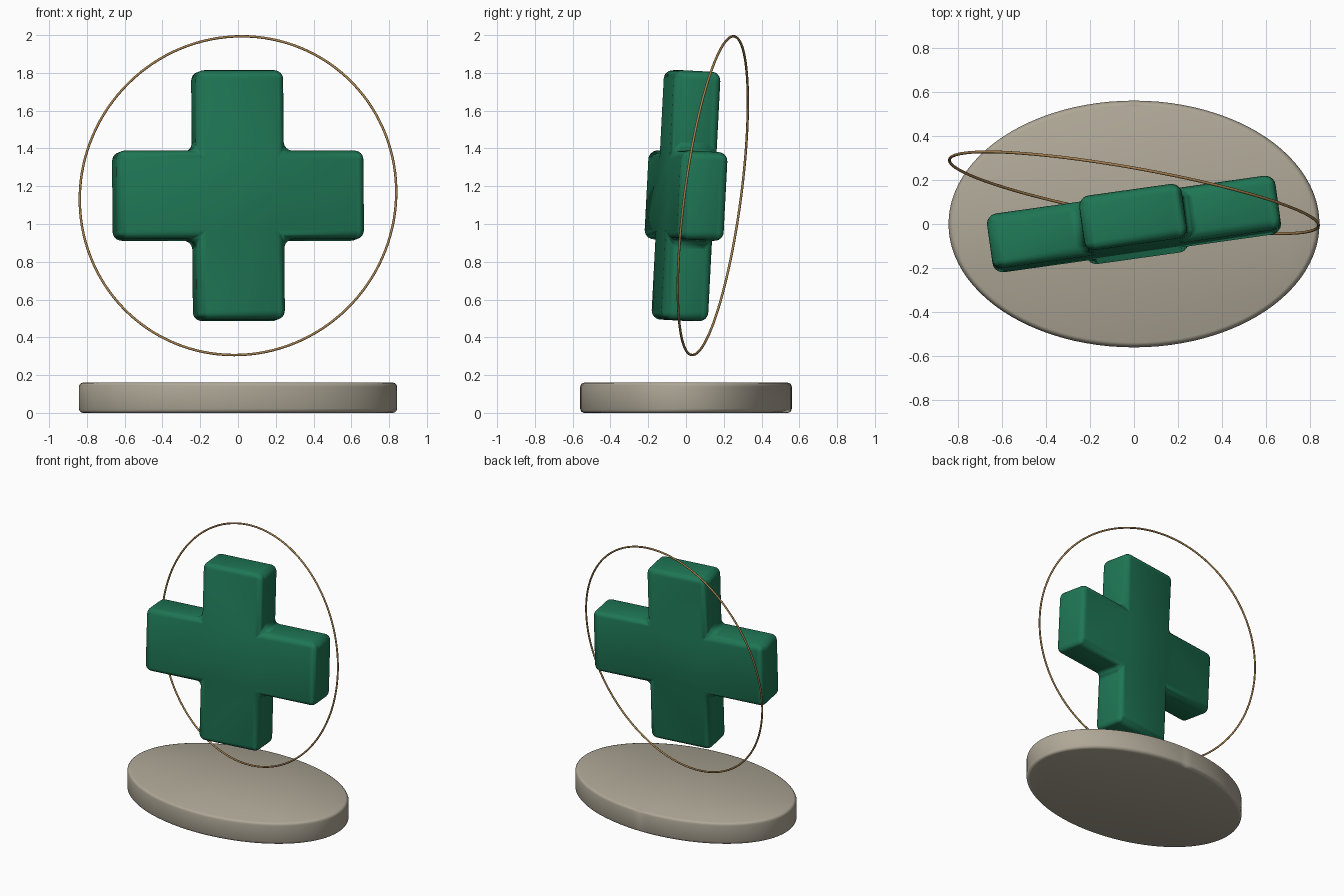
import bpy, bmesh, math
from mathutils import Vector

if "Cube" in bpy.data.objects:
    bpy.data.objects.remove(bpy.data.objects["Cube"])


def finish(obj, color, bevel=0.0, segments=5):
    """Material, rounded edges and smooth shading."""
    mat = bpy.data.materials.new(obj.name + "_material")
    mat.diffuse_color = (*color, 1)
    mat.use_nodes = True
    mat.node_tree.nodes["Principled BSDF"].inputs["Base Color"].default_value = mat.diffuse_color
    obj.data.materials.append(mat)
    bpy.ops.object.select_all(action='DESELECT')
    obj.select_set(True)
    bpy.context.view_layer.objects.active = obj
    if bevel:
        mod = obj.modifiers.new("rounding", 'BEVEL')
        mod.width = bevel
        mod.segments = segments
        mod.limit_method = 'ANGLE'
        mod.angle_limit = math.radians(40)
        mod.harden_normals = True
        bpy.ops.object.modifier_apply(modifier=mod.name)
    bpy.ops.object.shade_smooth_by_angle(angle=math.radians(35))


# Oval plinth
bpy.ops.mesh.primitive_cylinder_add(vertices=96, radius=1, depth=0.16, location=(0, 0, 0.08))
base = bpy.context.object
base.name = "oval_base"
base.scale = (0.842, 0.56, 1)
bpy.ops.object.transform_apply(location=False, rotation=False, scale=True)
finish(base, (0.43, 0.39, 0.31), 0.022, 4)

# Cross: outline extruded through its depth, then rounded
W, L, D = 0.235, 0.661, 0.25
quarter = [(W, L), (W, W), (L, W)]
outline = []
for i in range(4):
    a = -i * math.pi / 2
    c, s = math.cos(a), math.sin(a)
    outline += [(x * c - z * s, x * s + z * c) for x, z in quarter]
bm = bmesh.new()
face = bm.faces.new([bm.verts.new((x, -D / 2, z)) for x, z in outline])
ext = bmesh.ops.extrude_face_region(bm, geom=[face])
bmesh.ops.translate(bm, vec=(0, D, 0),
                    verts=[v for v in ext['geom'] if isinstance(v, bmesh.types.BMVert)])
bmesh.ops.recalc_face_normals(bm, faces=bm.faces[:])
mesh = bpy.data.meshes.new("cross")
bm.to_mesh(mesh)
bm.free()
cross = bpy.data.objects.new("cross", mesh)
bpy.context.collection.objects.link(cross)
cross.location = (0, 0, 1.15)
cross.rotation_euler = (math.radians(-3), 0, math.radians(8))
finish(cross, (0.013, 0.18, 0.09), 0.048, 6)

# Thin tilted ring behind and around the cross
bpy.ops.mesh.primitive_torus_add(major_radius=0.851, minor_radius=0.0065,
                                 major_segments=128, minor_segments=12)
ring = bpy.context.object
ring.name = "thin_ring"
ring.location = (0, 0.142, 1.15)
ring.rotation_euler = Vector((0.175, 0.976, -0.13)).to_track_quat('Z', 'Y').to_euler()
finish(ring, (0.38, 0.22, 0.08))
